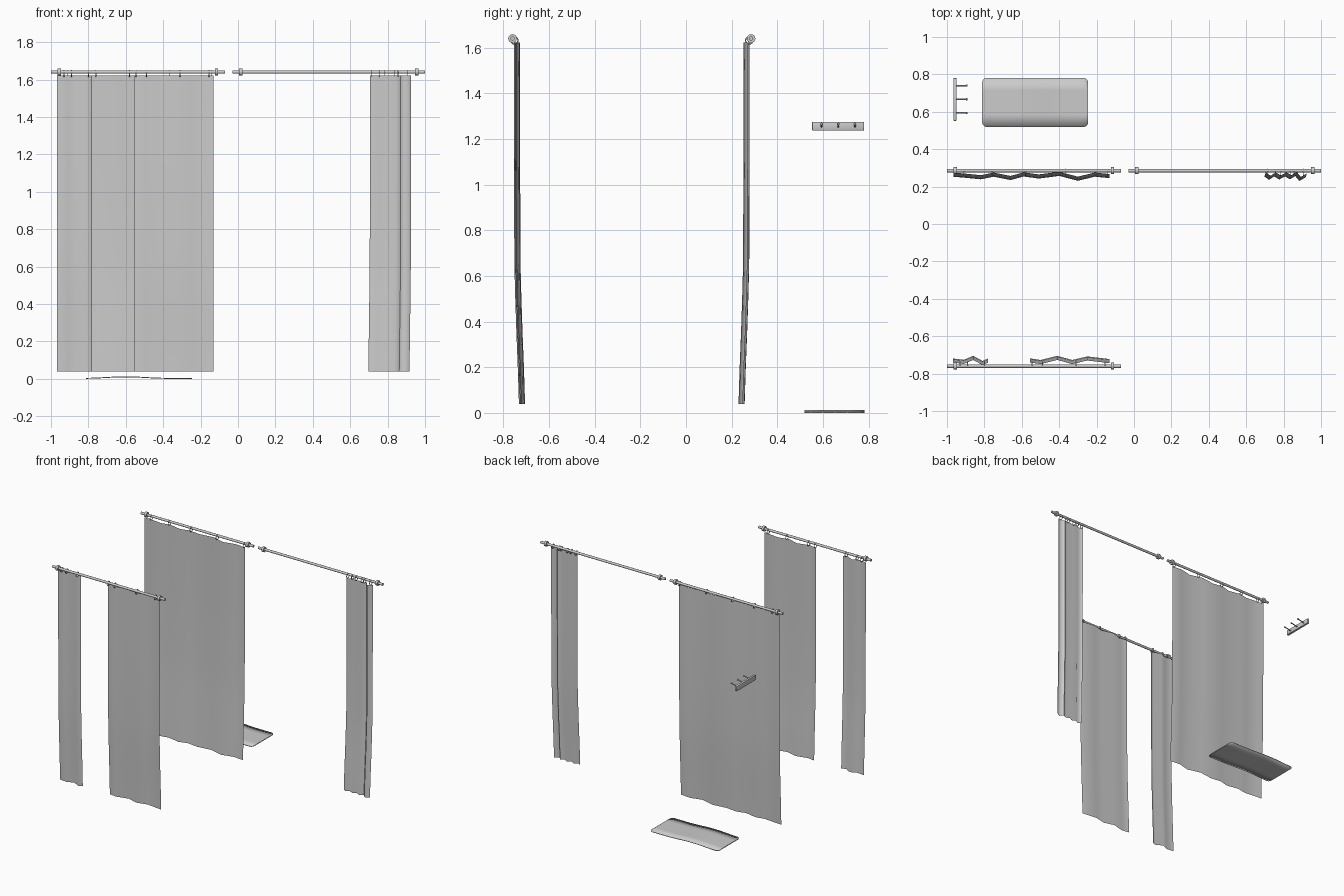
import bpy, bmesh, math
from mathutils import Vector

if "Cube" in bpy.data.objects:
    bpy.data.objects.remove(bpy.data.objects["Cube"])


def finish(bm, name, smooth=40):
    me = bpy.data.meshes.new(name)
    bm.to_mesh(me)
    bm.free()
    ob = bpy.data.objects.new(name, me)
    bpy.context.collection.objects.link(ob)
    bpy.ops.object.select_all(action='DESELECT')
    ob.select_set(True)
    bpy.context.view_layer.objects.active = ob
    bpy.ops.object.shade_smooth_by_angle(angle=math.radians(smooth))
    return ob


def lathe(bm, base, direction, profile, n=16):
    """Revolve (distance, radius) pairs around an axis, with capped ends."""
    q = direction.to_track_quat('Z', 'Y')
    loops = []
    for d, r in profile:
        loops.append([bm.verts.new(base + q @ Vector((r * math.cos(a), r * math.sin(a), d)))
                      for a in (2 * math.pi * i / n for i in range(n))])
    for a, b in zip(loops, loops[1:]):
        for i in range(n):
            j = (i + 1) % n
            bm.faces.new((a[i], a[j], b[j], b[i]))
    bm.faces.new(loops[0][::-1])
    bm.faces.new(loops[-1])


ROD_Z = 1.64


# Rods with collars near both ends
def rod(name, x0, x1, y):
    bm = bmesh.new()
    L, r, R = x1 - x0, 0.009, 0.019
    lathe(bm, Vector((x0, y, ROD_Z)), Vector((1, 0, 0)),
          [(0, r), (0.036, r), (0.036, R), (0.053, R), (0.053, r),
           (L - 0.053, r), (L - 0.053, R), (L - 0.036, R), (L - 0.036, r), (L, r)])
    finish(bm, name)


# Rings hang from a rod and lean towards the curtain
def rings(name, xs, y):
    for k, x in enumerate(xs):
        bpy.ops.mesh.primitive_torus_add(location=(x, y, 1.632), rotation=(0, math.pi / 2, 0),
                                         major_radius=0.016, minor_radius=0.0025,
                                         major_segments=16, minor_segments=6)
        ob = bpy.context.object
        ob.name = f"{name}_{k + 1}"
        bpy.ops.object.shade_smooth_by_angle(angle=math.radians(60))


# Curtain: pleat line swept down a drop profile that drifts inward at the hem
DROP = [(1.622, 0), (1.2, 0), (0.65, 0.002), (0.5, 0.006), (0.35, 0.011), (0.2, 0.017), (0.04, 0.022)]


def curtain(name, pleats, sign, sway=0.0):
    bm = bmesh.new()
    rows = []
    for z, d in DROP:
        rows.append([bm.verts.new((x + sway * d / 0.022, y + sign * (d - 0.011), z))
                     for x, y in pleats])
    for a, b in zip(rows, rows[1:]):
        for i in range(len(a) - 1):
            bm.faces.new((a[i], b[i], b[i + 1], a[i + 1]))
    finish(bm, name, 80)


rod("back_left_rod", -1.0, -0.07, 0.285)
rod("back_right_rod", -0.03, 1.0, 0.285)
rod("front_rod", -1.0, -0.07, -0.76)
rings("back_left_ring", [-0.91, -0.76, -0.58, -0.365, -0.14], 0.277)
rings("back_right_ring", [0.715, 0.755, 0.785, 0.835, 0.855, 0.905], 0.277)
rings("front_ring", [-0.93, -0.89, -0.80, -0.545, -0.49, -0.31, -0.155], -0.752)

curtain("back_left_curtain",
        [(-0.965, 0.263), (-0.92, 0.26), (-0.82, 0.25), (-0.75, 0.264), (-0.66, 0.246),
         (-0.59, 0.265), (-0.51, 0.254), (-0.40, 0.268), (-0.30, 0.242), (-0.21, 0.264),
         (-0.13, 0.256)], -1)
curtain("back_right_curtain",
        [(0.705, 0.265), (0.73, 0.247), (0.757, 0.265), (0.785, 0.249), (0.815, 0.265),
         (0.842, 0.25), (0.87, 0.267), (0.892, 0.241), (0.925, 0.26)], -1, -0.008)
curtain("front_narrow_curtain",
        [(-0.968, -0.73), (-0.91, -0.737), (-0.86, -0.716), (-0.81, -0.743), (-0.78, -0.73)], 1)
curtain("front_wide_curtain",
        [(-0.557, -0.729), (-0.50, -0.738), (-0.41, -0.716), (-0.33, -0.738),
         (-0.25, -0.719), (-0.13, -0.733)], 1)

# Hook rack: board with three pegs
bm = bmesh.new()
bmesh.ops.create_cube(bm, size=1)
for v in bm.verts:
    v.co = Vector((-0.957 + v.co.x * 0.018, 0.666 + v.co.y * 0.228, 1.256 + v.co.z * 0.038))
bmesh.ops.bevel(bm, geom=bm.edges[:], offset=0.004, segments=2, affect='EDGES', profile=0.5)
finish(bm, "hook_board", 30)
for k, y in enumerate((0.594, 0.667, 0.74)):
    bm = bmesh.new()
    lathe(bm, Vector((-0.95, y, 1.254)), Vector((0.06, 0, 0.012)),
          [(0, 0.004), (0.052, 0.004), (0.054, 0.006), (0.059, 0.006), (0.061, 0.004)], 10)
    finish(bm, f"hook_peg_{k + 1}")

# Floor mat: thin rounded rectangle with a slight hump
bm = bmesh.new()
X0, X1, YC, H, R = -0.812, -0.245, 0.65, 0.131, 0.025
cols = []
arc = [R * (1 - math.cos(math.pi / 2 * i / 5)) for i in range(6)]
xs = [X0 + a for a in arc]
xs += [X0 + R + (X1 - X0 - 2 * R) * i / 20 for i in range(1, 20)]
xs += [X1 - a for a in reversed(arc)]
for x in xs:
    d = max(0, R - min(x - X0, X1 - x))
    h = H - R + math.sqrt(max(0, R * R - d * d))
    hump = 0.008 * math.cos(min(1, abs(x + 0.6) / 0.22) * math.pi / 2) ** 2
    cols.append([bm.verts.new((x, YC + h * t, hump)) for t in (-1, -0.5, 0, 0.5, 1)])
for a, b in zip(cols, cols[1:]):
    for i in range(4):
        bm.faces.new((a[i], b[i], b[i + 1], a[i + 1]))
mat = finish(bm, "floor_mat", 30)
thick = mat.modifiers.new("thickness", 'SOLIDIFY')
thick.thickness = 0.005
thick.offset = 1
